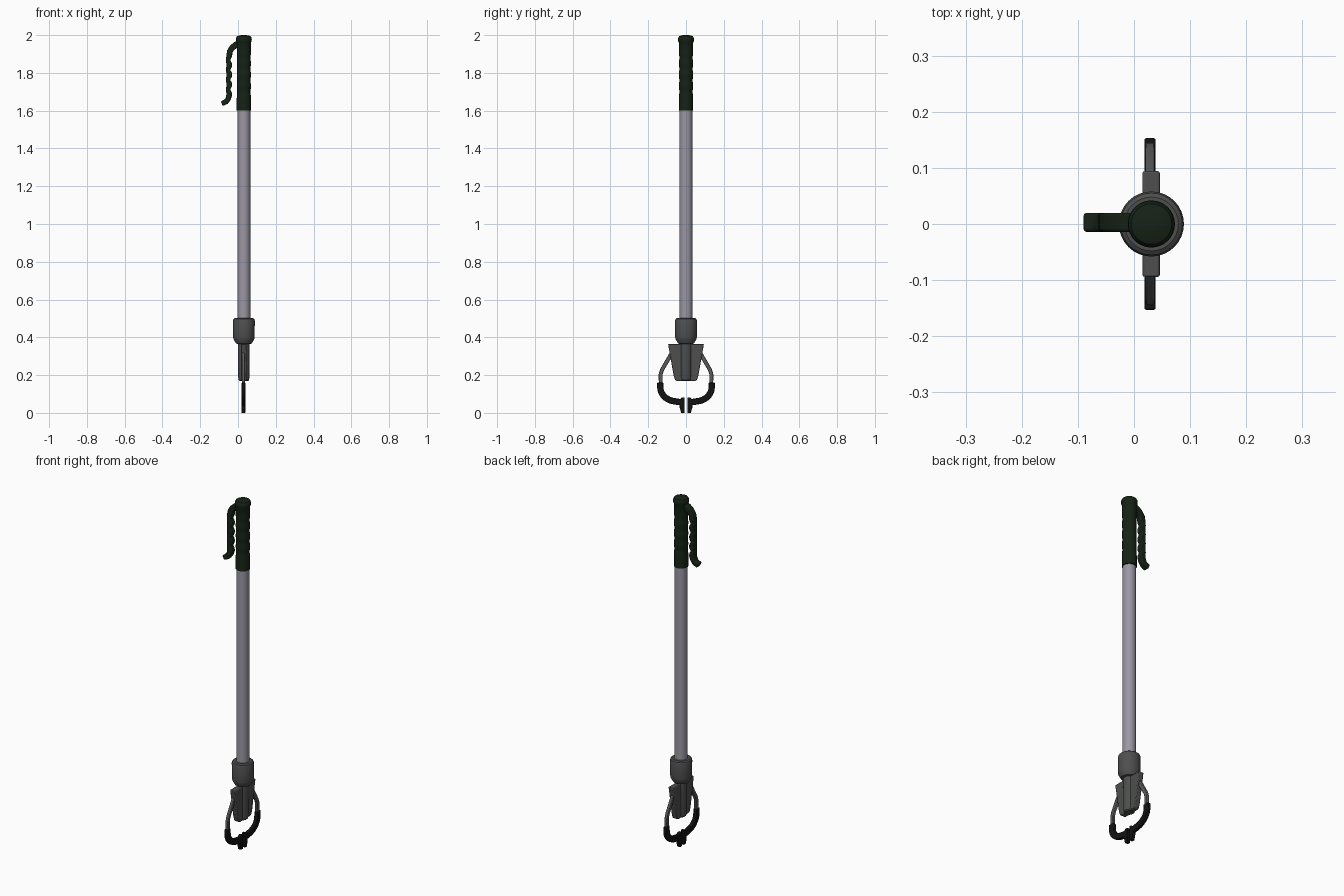
import bpy, bmesh, math
from mathutils import Vector

if "Cube" in bpy.data.objects:
    bpy.data.objects.remove(bpy.data.objects["Cube"])

CX = 0.031  # axis of the pole


def material(name, rgb):
    m = bpy.data.materials.new(name)
    m.diffuse_color = (*rgb, 1)
    m.use_nodes = True
    m.node_tree.nodes["Principled BSDF"].inputs["Base Color"].default_value = m.diffuse_color
    return m


GREEN = material("dark_green_rubber", (0.008, 0.016, 0.008))
METAL = material("anodised_metal", (0.33, 0.31, 0.37))
GREY = material("dark_grey_plastic", (0.075, 0.078, 0.075))
ARM = material("arm_grey", (0.1, 0.1, 0.1))
BLACK = material("black_rubber", (0.006, 0.006, 0.007))


def finish(name, bm, mat, bevel=0, angle=35):
    bmesh.ops.recalc_face_normals(bm, faces=bm.faces)
    me = bpy.data.meshes.new(name)
    bm.to_mesh(me)
    bm.free()
    ob = bpy.data.objects.new(name, me)
    bpy.context.collection.objects.link(ob)
    me.materials.append(mat)
    bpy.context.view_layer.objects.active = ob
    ob.select_set(True)
    if bevel:
        mod = ob.modifiers.new("bevel", 'BEVEL')
        mod.width, mod.segments, mod.limit_method = bevel, 2, 'ANGLE'
    bpy.ops.object.shade_smooth_by_angle(angle=math.radians(angle))
    ob.select_set(False)
    return ob


def loft(name, rings, mat, bevel=0, angle=35):
    bm = bmesh.new()
    loops = [[bm.verts.new(p) for p in r] for r in rings]
    n = len(loops[0])
    for a, b in zip(loops, loops[1:]):
        for i in range(n):
            bm.faces.new((a[i], a[(i + 1) % n], b[(i + 1) % n], b[i]))
    bm.faces.new(loops[0])
    bm.faces.new(loops[-1])
    return finish(name, bm, mat, bevel, angle)


def turned(name, profile, mat, n=32):
    rings = [[(CX + r * math.cos(2 * math.pi * i / n), r * math.sin(2 * math.pi * i / n), z)
              for i in range(n)] for r, z in profile]
    return loft(name, rings, mat)


def strip(name, path, width, mat, place, bevel=0.003):
    """Flat bar along a 2D path of (u, z, thickness); place(u, w, z) maps to 3D."""
    rings = []
    for i, (u, z, t) in enumerate(path):
        a, b = path[max(i - 1, 0)], path[min(i + 1, len(path) - 1)]
        d = Vector((b[0] - a[0], b[1] - a[1])).normalized()
        nu, nz = -d.y * t / 2, d.x * t / 2
        rings.append([place(u + s * nu, w * width / 2, z + s * nz)
                      for s, w in ((1, 1), (1, -1), (-1, -1), (-1, 1))])
    return loft(name, rings, mat, bevel)


# Pole and collar
turned("pole", [(0.034, 0.48), (0.034, 1.62)], METAL)
turned("collar", [(0.034, 0.365), (0.042, 0.368), (0.055, 0.39), (0.057, 0.40),
                  (0.058, 0.488), (0.055, 0.497), (0.048, 0.502), (0.03, 0.502)], GREY)

# Grip with finger waves and a rounded cap
grip = [(0.033, 1.6), (0.038, 1.602), (0.038, 1.66)]
for i in range(33):
    grip.append((0.0375 - 0.0022 * (1 - math.cos(i * math.pi / 4)) / 2, 1.67 + 0.24 * i / 32))
grip += [(0.0375, 1.96), (0.041, 1.967), (0.042, 1.975), (0.041, 1.986),
         (0.036, 1.994), (0.022, 1.999), (0.006, 2.0)]
turned("grip", grip, GREEN)

# Trigger lever
lever = [(0.015, 1.957, 0.035), (-0.012, 1.948, 0.034), (-0.03, 1.934, 0.032),
         (-0.043, 1.915, 0.03)]
for i in range(25):
    lever.append((-0.049 + 0.003 * math.cos(i * math.pi / 3),
                  1.895 - 0.21 * i / 24, 0.027 + 0.004 * math.cos(i * math.pi / 3)))
lever += [(-0.052, 1.663, 0.029), (-0.062, 1.648, 0.028), (-0.086, 1.637, 0.027)]
strip("trigger", lever, 0.034, GREEN, lambda u, w, z: (u, w + 0.003, z), 0.005)

# Jaw housing: central barrel and tapered side fins
turned("housing_barrel", [(0.021, 0.168), (0.027, 0.173), (0.030, 0.19), (0.031, 0.38)], GREY)
fin = [(-0.095, 0.365), (-0.066, 0.2), (-0.058, 0.175), (-0.048, 0.169),
       (0.048, 0.169), (0.058, 0.175), (0.066, 0.2), (0.095, 0.365)]
loft("housing_fins", [[(x, y, z) for y, z in fin] for x in (0.015, 0.046)], GREY, 0.004)

# Arms, rubber claws and pads on both sides
for s, side in ((1, "right"), (-1, "left")):
    def put(u, w, z, s=s):
        return (0.0285 + w, s * u, z)
    strip(side + "_arm", [(0.06, 0.335, 0.022), (0.082, 0.305, 0.022), (0.127, 0.228, 0.021),
                          (0.134, 0.205, 0.021), (0.134, 0.13, 0.02)], 0.016, ARM, put)
    claw = [(0.136, 0.16, 0.034), (0.136, 0.138, 0.034)]
    for i in range(1, 9):
        a = math.pi / 2 * i / 9
        claw.append((0.05 + 0.086 * math.cos(a), 0.135 - 0.074 * math.sin(a), 0.034))
    claw += [(0.04, 0.058, 0.034), (0.02, 0.056, 0.034)]
    strip(side + "_claw", claw, 0.02, BLACK, put)
    pad = [(0.008, 0), (0.026, 0), (0.034, 0.03), (0.036, 0.07), (0.022, 0.082), (0.008, 0.082)]
    loft(side + "_pad", [[put(y, w, z) for y, z in pad] for w in (-0.01, 0.01)], BLACK, 0.002)
